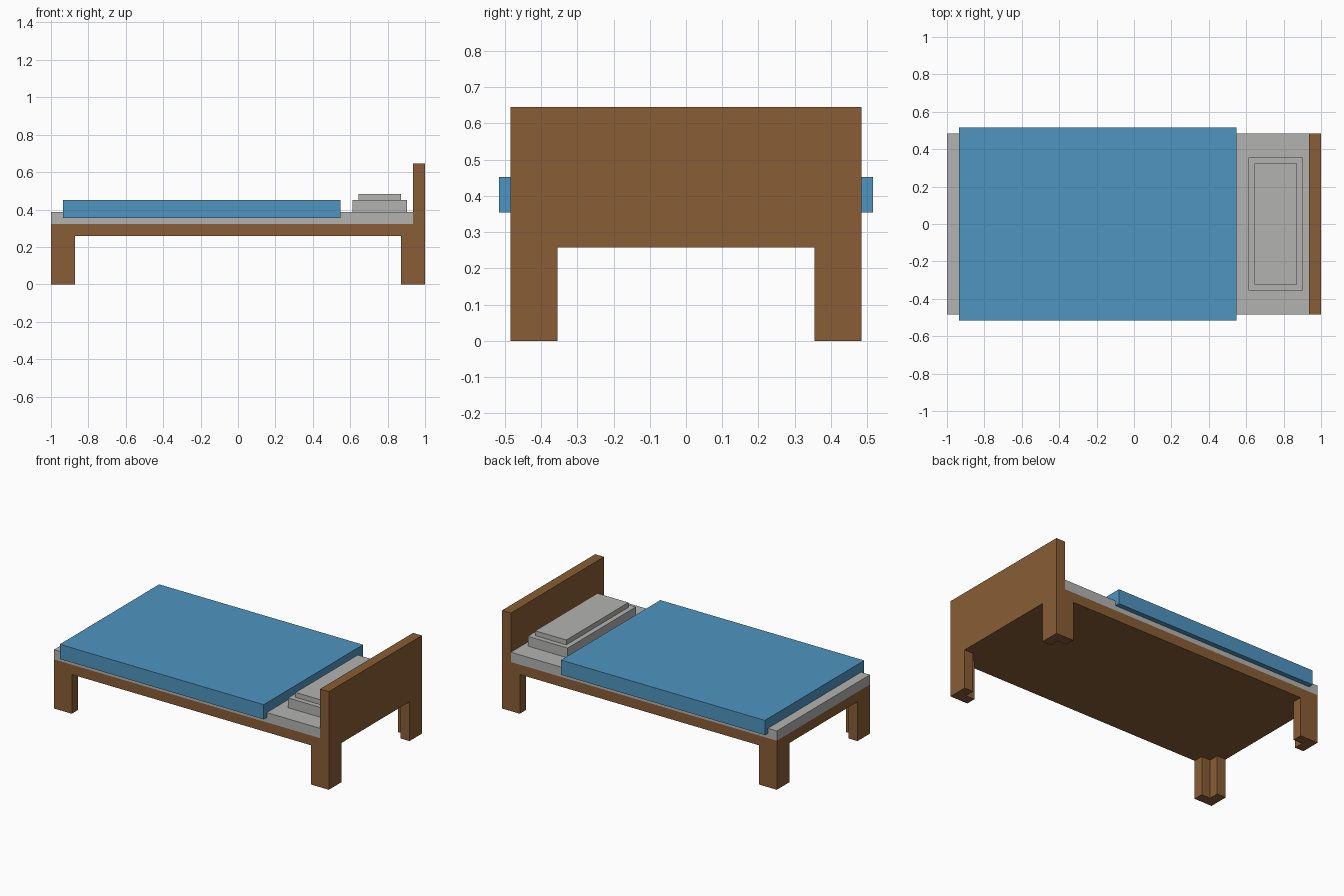
import bpy
import bmesh

if "Cube" in bpy.data.objects:
    bpy.data.objects.remove(bpy.data.objects["Cube"], do_unlink=True)

U = 1 / 31  # one modelling unit; the bed is 62 units long


def material(name, rgb):
    mat = bpy.data.materials.new(name)
    mat.use_nodes = True
    color = (*rgb, 1)
    mat.diffuse_color = color
    mat.node_tree.nodes["Principled BSDF"].inputs["Base Color"].default_value = color
    return mat


wood = material("brown wood", (0.25, 0.11, 0.035))
linen = material("grey linen", (0.45, 0.45, 0.44))
cloth = material("blue cloth", (0.077, 0.30, 0.53))


def prism(name, outline, z0, z1, mat):
    """Extrude a plan outline from z0 to z1, all in units."""
    bm = bmesh.new()
    face = bm.faces.new([bm.verts.new((x * U, y * U, z0 * U)) for x, y in outline])
    up = bmesh.ops.extrude_face_region(bm, geom=[face])["geom"]
    verts = [v for v in up if isinstance(v, bmesh.types.BMVert)]
    bmesh.ops.translate(bm, verts=verts, vec=(0, 0, (z1 - z0) * U))
    bmesh.ops.recalc_face_normals(bm, faces=bm.faces)
    mesh = bpy.data.meshes.new(name)
    bm.to_mesh(mesh)
    bm.free()
    mesh.materials.append(mat)
    obj = bpy.data.objects.new(name, mesh)
    bpy.context.collection.objects.link(obj)
    return obj


def slab(name, x0, x1, half_y, z0, z1, mat):
    outline = [(x0, -half_y), (x1, -half_y), (x1, half_y), (x0, half_y)]
    return prism(name, outline, z0, z1, mat)


# Frame and headboard
slab("bed_frame", -31, 29, 15, 8, 10, wood)
slab("headboard", 29, 31, 15, 8, 20, wood)

# L-shaped corner legs, open towards the middle of the bed
corner = [(0, 0), (4, 0), (4, 2), (2, 2), (2, 4), (0, 4)]
for end, sx in (("foot", -1), ("head", 1)):
    for side, sy in (("front", -1), ("back", 1)):
        outline = [(sx * (31 - a), sy * (15 - b)) for a, b in corner]
        prism(f"{end}_{side}_leg", outline, 0, 8, wood)

# Bedding
slab("mattress", -31, 29, 15, 10, 12, linen)
slab("blanket", -29, 17, 16, 11, 14, cloth)
slab("pillow", 19, 28, 11, 12, 14, linen)
slab("pillow_top", 20, 27, 10, 14, 15, linen)
